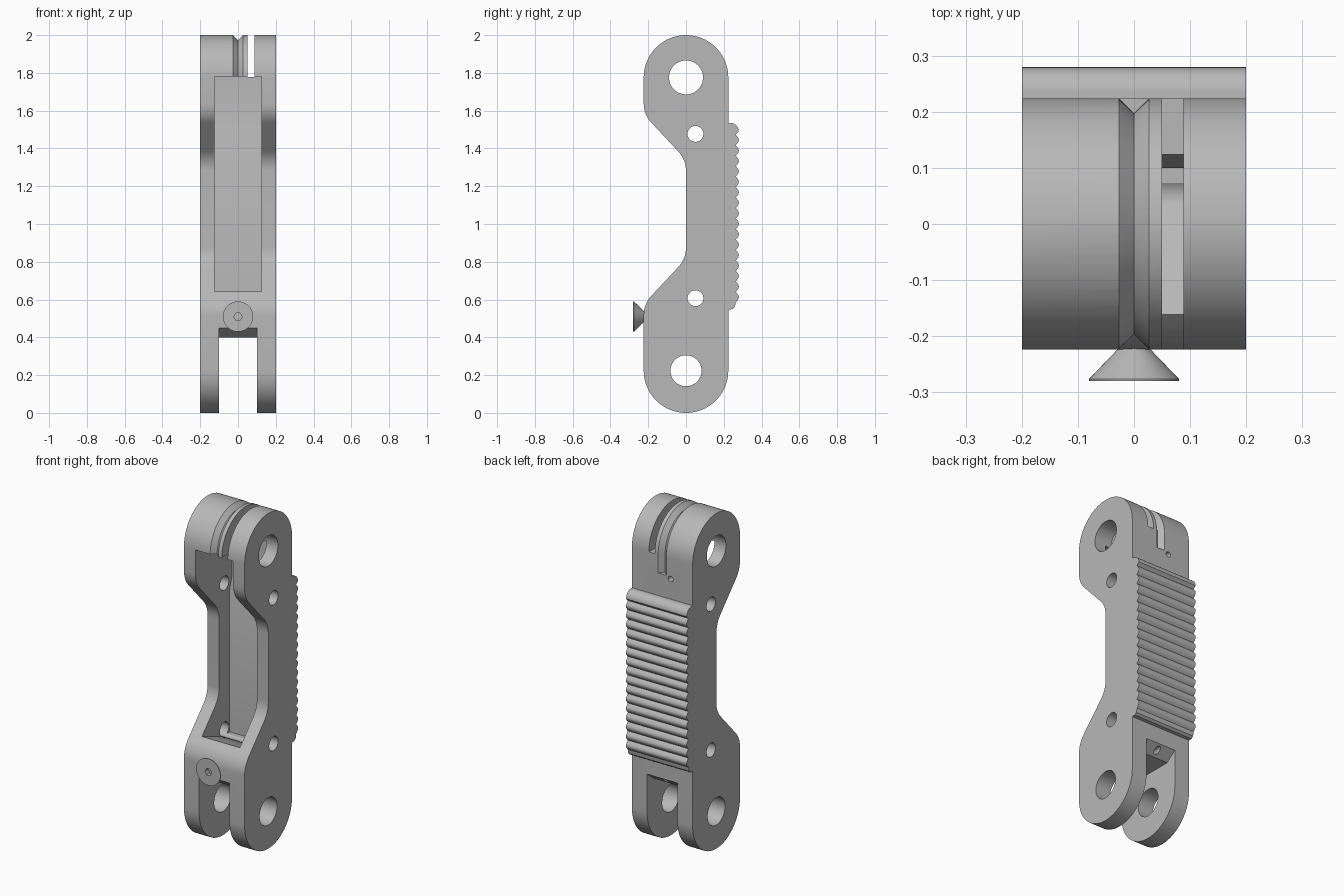
import bpy, bmesh, math
from mathutils import Vector

if "Cube" in bpy.data.objects:
    bpy.data.objects.remove(bpy.data.objects["Cube"], do_unlink=True)

grey = bpy.data.materials.new("plain grey")
grey.use_nodes = True
grey.diffuse_color = (0.48, 0.48, 0.48, 1)
grey.node_tree.nodes["Principled BSDF"].inputs["Base Color"].default_value = (0.48, 0.48, 0.48, 1)


def finish(name, bm):
    bmesh.ops.recalc_face_normals(bm, faces=bm.faces)
    mesh = bpy.data.meshes.new(name)
    bm.to_mesh(mesh)
    bm.free()
    mesh.materials.append(grey)
    obj = bpy.data.objects.new(name, mesh)
    bpy.context.collection.objects.link(obj)
    return obj


def loft(name, rings):
    """Skin a list of equal point rings and cap both ends."""
    bm = bmesh.new()
    vs = [[bm.verts.new(p) for p in ring] for ring in rings]
    n = len(rings[0])
    for a, b in zip(vs, vs[1:]):
        for i in range(n):
            j = (i + 1) % n
            bm.faces.new((a[i], a[j], b[j], b[i]))
    bm.faces.new(vs[0])
    bm.faces.new(vs[-1])
    return finish(name, bm)


def slab(name, profile, half, centre=0):
    """Extrude a (y, z) profile along x."""
    return loft(name, [[(centre + s * half, y, z) for y, z in profile] for s in (-1, 1)])


def arc(y, z, r, a0, a1, n):
    angles = [math.radians(a0 + (a1 - a0) * i / n) for i in range(n + 1)]
    return [(y + r * math.cos(a), z + r * math.sin(a)) for a in angles]


def circle(y, z, r, n=48):
    return arc(y, z, r, 0, 360, n)[:-1]


def lathe_y(name, x, z, stations, n=48):
    """Round part along y from (y, radius) stations."""
    return loft(name, [[(x + a, y, z + b) for a, b in circle(0, 0, r, n)] for y, r in stations])


def fillet(p0, p1, p2, r, n=8):
    """Round the corner p1 with a tangent arc."""
    p0, p1, p2 = Vector(p0), Vector(p1), Vector(p2)
    u, v = (p0 - p1).normalized(), (p2 - p1).normalized()
    half = u.angle(v) / 2
    c = p1 + (u + v).normalized() * r / math.sin(half)
    t = r / math.tan(half)
    s, e = p1 + u * t - c, p1 + v * t - c
    return [tuple(c + s.lerp(e, i / n).normalized() * r) for i in range(n + 1)]


def cut(obj, cutter):
    mod = obj.modifiers.new("cut", "BOOLEAN")
    mod.operation, mod.solver, mod.object = "DIFFERENCE", "EXACT", cutter
    bpy.ops.object.select_all(action="DESELECT")
    bpy.context.view_layer.objects.active = obj
    obj.select_set(True)
    bpy.ops.object.modifier_apply(modifier=mod.name)
    bpy.data.objects.remove(cutter, do_unlink=True)


def smooth(obj):
    bpy.ops.object.select_all(action="DESELECT")
    bpy.context.view_layer.objects.active = obj
    obj.select_set(True)
    bpy.ops.object.shade_smooth_by_angle(angle=math.radians(30))


R, TOP = 0.224, 1.776

# Link body: round ends, straight back, waisted front
waist = [(-R, TOP), (-R, 1.58), (0, 1.34), (0, 0.816), (-R, 0.576), (-R, R)]
outline = arc(0, R, R, 180, 360, 40) + arc(0, TOP, R, 0, 180, 40)
for i in range(1, 5):
    outline += fillet(*waist[i - 1:i + 2], 0.15)
body = slab("link_body", outline, 0.2)

# Front pocket with sloping floor
cut(body, slab("pocket", [(-0.4, 0.645), (-0.165, 0.645), (0.03, 0.572), (0.1, 0.572),
                          (0.1, 1.42), (0.124, 1.5), (0.124, 1.78), (-0.4, 1.78)], 0.125))
# Fork slot at the bottom, with slanted lips
lips = [(-0.4, 0.45), (-R, 0.45), (-0.16, 0.4), (0.16, 0.4), (R, 0.45), (0.4, 0.45)]
cut(body, slab("fork_slot", [(-0.4, -0.1)] + lips + [(0.4, -0.1)], 0.1))

# Pivot holes and pin holes
for y, z, r in [(0, TOP, 0.09), (0, 0.223, 0.082), (0.05, 1.477, 0.042), (0.05, 0.607, 0.042)]:
    cut(body, slab("hole", circle(y, z, r), 0.4))

# Through slot in the head
cut(body, slab("head_slot", [(-0.4, 1.778), (0.4, 1.778), (0.4, 2.2), (-0.4, 2.2)], 0.0195, 0.069))


# V groove wrapped over the head and down the back
def groove_path(r):
    return [(r, 1.67)] + arc(0, TOP, r, 0, 180, 40) + [(-r, 1.74)]


rings = [[(0, *inner), (0.05, *outer), (-0.05, *outer)]
         for inner, outer in zip(groove_path(0.197), groove_path(0.247))]
cut(body, loft("v_groove", rings))

# Small blind holes in the back
cut(body, lathe_y("cord_hole", -0.055, 1.655, [(0.15, 0.016), (0.4, 0.016)], 24))
cut(body, lathe_y("screw_exit", 0, 0.427, [(0.1, 0.016), (0.4, 0.016)], 24))
smooth(body)

# Ribbed grip pad on the back
pad = [(0.2, 0.547), (0.245, 0.549), (0.258, 0.56), (0.263, 0.58)]
pitch, ribs, steps = 0.0555, 16, 6
for i in range(ribs * steps):
    pad.append((0.263 + 0.017 * abs(math.sin(math.pi * i / steps)), 0.585 + pitch * i / steps))
pad += [(0.263, 0.585 + pitch * ribs)] + arc(0.234, 1.49, 0.045, 0, 90, 10) + [(0.2, 1.535)]
smooth(slab("grip_pad", pad, 0.2))

# Countersunk screw with hex socket
screw = lathe_y("screw", 0, 0.51, [(-0.28, 0.08), (-0.276, 0.08), (-0.222, 0.028), (-0.19, 0.028)])
cut(screw, lathe_y("socket", 0, 0.51, [(-0.4, 0.022), (-0.25, 0.022)], 6))
smooth(screw)
